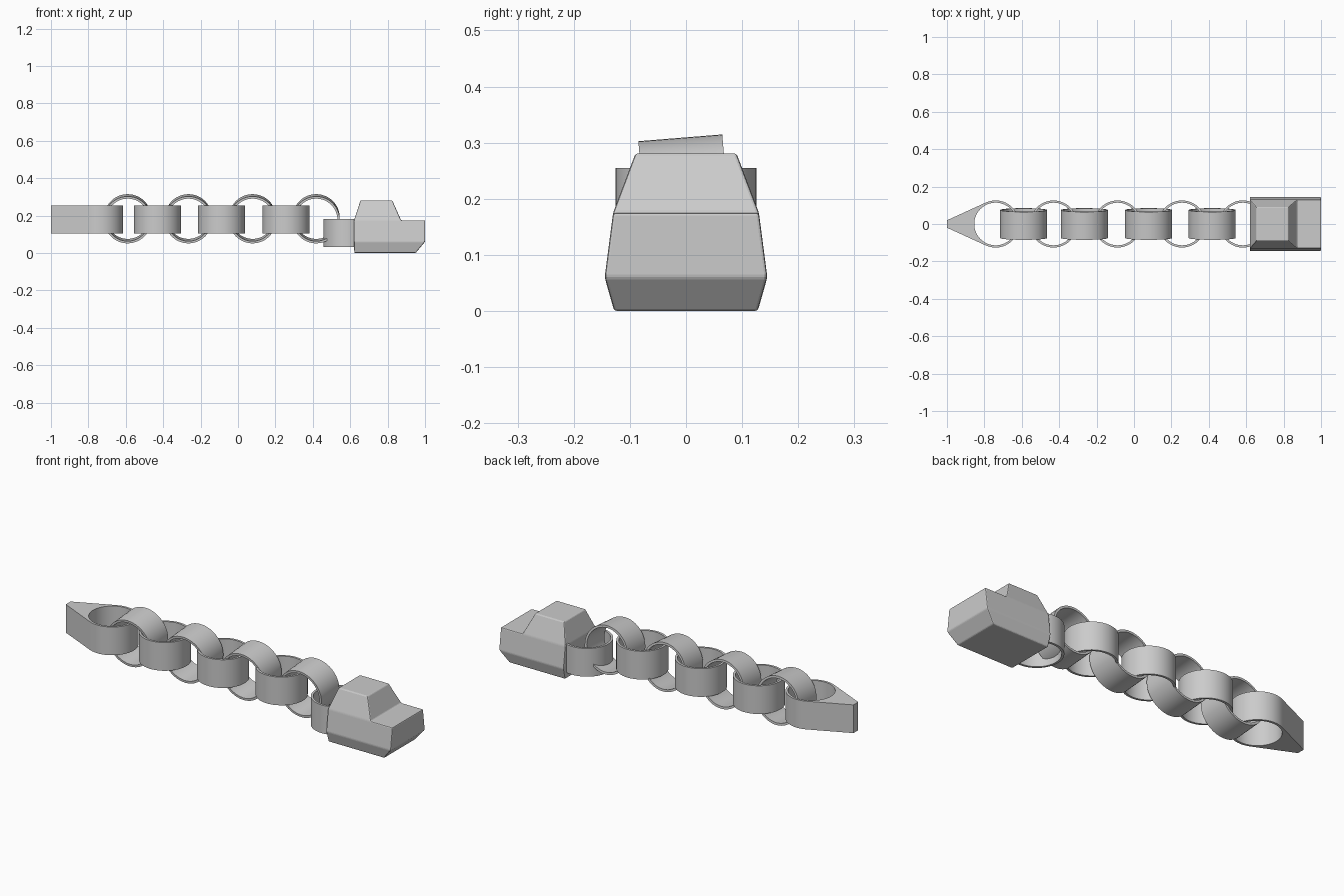
import bpy, bmesh, math
from mathutils import Matrix

if "Cube" in bpy.data.objects:
    bpy.data.objects.remove(bpy.data.objects["Cube"])

R, T, W = 0.126, 0.012, 0.15   # link outer radius, wall thickness, band width
SEG = 48


def finish(name, bm, smooth=True):
    bmesh.ops.recalc_face_normals(bm, faces=bm.faces)
    me = bpy.data.meshes.new(name)
    bm.to_mesh(me)
    bm.free()
    ob = bpy.data.objects.new(name, me)
    bpy.context.collection.objects.link(ob)
    if smooth:
        bpy.ops.object.select_all(action='DESELECT')
        bpy.context.view_layer.objects.active = ob
        ob.select_set(True)
        bpy.ops.object.shade_smooth_by_angle(angle=math.radians(30))
    return ob


def band(name, outer, inner, matrix):
    """Closed band between two matching outlines, extruded along local z."""
    bm = bmesh.new()
    loops = [[bm.verts.new((x, y, z)) for x, y in pts]
             for pts, z in ((outer, -W / 2), (outer, W / 2), (inner, W / 2), (inner, -W / 2))]
    n = len(outer)
    for k in range(4):
        a, b = loops[k], loops[(k + 1) % 4]
        for i in range(n):
            j = (i + 1) % n
            bm.faces.new((a[i], a[j], b[j], b[i]))
    bm.transform(matrix)
    return finish(name, bm)


def arc(r, a0, a1, n):
    return [(r * math.cos(a0 + (a1 - a0) * i / n), r * math.sin(a0 + (a1 - a0) * i / n))
            for i in range(n)]


circle_out = arc(R, 0, math.tau, SEG)
circle_in = arc(R - T, 0, math.tau, SEG)

# Flat links (vertical axis); the last one is sunk into the front block
for i, (x, z) in enumerate([(-0.43, 0.18), (-0.088, 0.18), (0.257, 0.18), (0.582, 0.108)]):
    band(f"flat_link_{i + 1}", circle_out, circle_in, Matrix.Translation((x, 0, z)))

# Upright links (axis along y, leaning slightly)
tilt = Matrix.Rotation(math.radians(90 + 4.6), 4, 'X')
for i, x in enumerate([-0.59, -0.265, 0.078, 0.418]):
    band(f"upright_link_{i + 1}", circle_out, circle_in,
         Matrix.Translation((x, 0, 0.183)) @ tilt)

# Tail link: round loop drawn out to a blunt wedge
t = math.radians(116)
steps = SEG - 2
outer = arc(R, -t, t, steps - 1) + [(R * math.cos(t), R * math.sin(t)), (-0.26, 0.02), (-0.26, -0.02)]
inner = arc(R - T, -t, t, steps - 1) + [((R - T) * math.cos(a), (R - T) * math.sin(a))
                                        for a in (t, math.radians(160), math.radians(200))]
# fill the wedge side of the hole with a finer arc by repeating points along the straight sides
k = 10
gap = math.tau - 2 * t
outer, inner = outer[:steps - 1], inner[:steps - 1]
p, q = (R * math.cos(t), R * math.sin(t)), (-0.26, 0.02)
for i in range(2 * k):
    a = t + gap * (i + 0.5 - 0.5) / (2 * k - 1)
    f = (i if i < k else 2 * k - 1 - i) / (k - 1)
    s = 1 if i < k else -1
    outer.append((p[0] + (q[0] - p[0]) * f, s * (p[1] + (q[1] - p[1]) * f)))
    inner.append(((R - T) * math.cos(a), (R - T) * math.sin(a)))
outer, inner = outer[:-1], inner[:-1]
band("tail_link", outer, inner, Matrix.Translation((-0.74, 0, 0.18)))

# Front block: tapered hull, then a cabin raised from the rear of its top
bm = bmesh.new()
rings = []
for z, x0, x1, y in [(0, 0.622, 0.95, 0.128), (0.06, 0.62, 1.0, 0.145), (0.175, 0.62, 1.0, 0.13)]:
    rings.append([bm.verts.new(c) for c in
                  ((x0, -y, z), (x1, -y, z), (x1, y, z), (x0, y, z))])
for a, b in zip(rings, rings[1:]):
    for i in range(4):
        j = (i + 1) % 4
        bm.faces.new((a[i], a[j], b[j], b[i]))
bm.faces.new(rings[0][::-1])
top = bm.faces.new(rings[-1])
bmesh.ops.bisect_plane(bm, geom=[top] + list(top.edges) + list(top.verts),
                       plane_co=(0.872, 0, 0), plane_no=(1, 0, 0))
bm.faces.ensure_lookup_table()
rear = next(f for f in bm.faces if all(v.co.z > 0.17 for v in f.verts)
            and f.calc_center_median().x < 0.8)
ext = bmesh.ops.extrude_discrete_faces(bm, faces=[rear])["faces"][0]
for v in ext.verts:
    v.co = (0.825 if v.co.x > 0.7 else 0.655, math.copysign(0.09, v.co.y), 0.281)
body = finish("front_block", bm, smooth=False)
bev = body.modifiers.new("soft_edges", 'BEVEL')
bev.width, bev.segments = 0.005, 2
bev.limit_method = 'ANGLE'
bev.angle_limit = math.radians(12)
